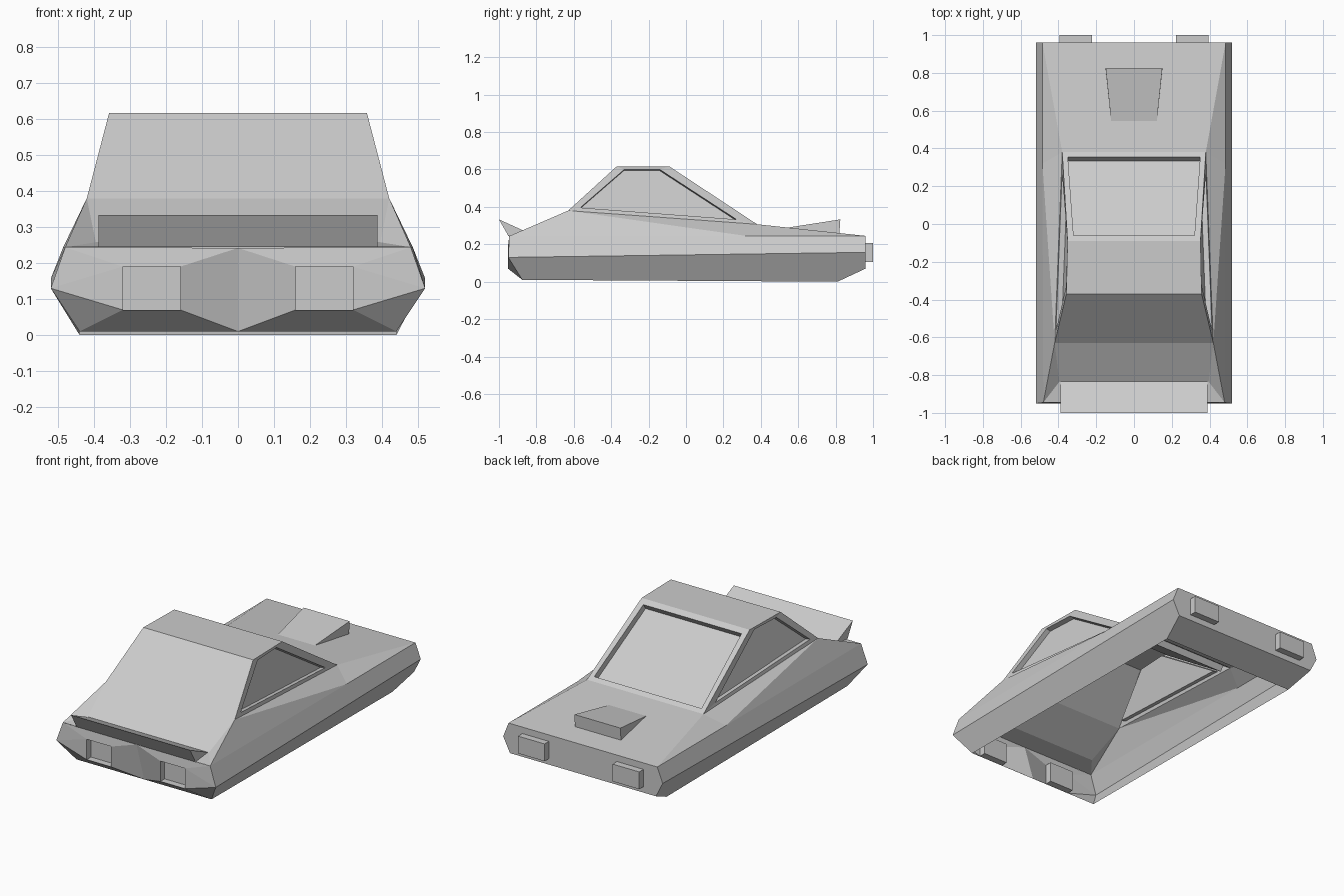
import bpy
import bmesh
from mathutils import Vector

if "Cube" in bpy.data.objects:
    bpy.data.objects.remove(bpy.data.objects["Cube"], do_unlink=True)

grey = bpy.data.materials.new("plain_grey")
grey.use_nodes = True
colour = (0.6, 0.6, 0.6, 1)
grey.diffuse_color = colour
grey.node_tree.nodes["Principled BSDF"].inputs["Base Color"].default_value = colour


def flip(p):
    return Vector((-p.x, p.y, p.z))


def mirrored(faces):
    return faces + [[flip(p) for p in reversed(f)] for f in faces]


def across(*pts):
    """One face spanning both sides of the car."""
    return [*pts, *[flip(p) for p in reversed(pts)]]


def recess(rim, offset, outer=None):
    """Sunken panel with walls, and a flat frame if an outer loop is given."""
    inner = [p + offset for p in rim]
    faces = [inner]
    loops = [(rim, inner)] + ([(outer, rim)] if outer else [])
    for a, b in loops:
        for i in range(len(a)):
            j = (i + 1) % len(a)
            faces.append([a[i], a[j], b[j], b[i]])
    return faces


def build(name, faces):
    bm = bmesh.new()
    for f in faces:
        bm.faces.new([bm.verts.new(p) for p in f])
    bmesh.ops.remove_doubles(bm, verts=bm.verts, dist=0.0005)
    bmesh.ops.recalc_face_normals(bm, faces=bm.faces)
    # Make the shell face outward
    mid = sum((v.co for v in bm.verts), Vector()) / len(bm.verts)
    mid.z -= 0.05
    out = sum(f.normal.dot(f.calc_center_median() - mid) * f.calc_area() for f in bm.faces)
    if out < 0:
        bmesh.ops.reverse_faces(bm, faces=bm.faces)
    mesh = bpy.data.meshes.new(name)
    bm.to_mesh(mesh)
    bm.free()
    mesh.materials.append(grey)
    ob = bpy.data.objects.new(name, mesh)
    bpy.context.collection.objects.link(ob)
    return ob


def prism(name, low, high):
    """Solid between two matching loops."""
    n = len(low)
    sides = [[low[i], low[(i + 1) % n], high[(i + 1) % n], high[i]] for i in range(n)]
    return build(name, [low[::-1], high] + sides)


V = lambda x, y, z: Vector((x, y, z))

# Key points of the left half
base_front, base_back = V(0.42, -0.63, 0.38), V(0.38, 0.38, 0.307)
roof_front, roof_back = V(0.358, -0.37, 0.617), V(0.352, -0.09, 0.617)
deck = V(0.395, -0.835, 0.258)
sh_front, sh_mid, sh_back = V(0.48, -0.945, 0.244), V(0.485, 0.32, 0.245), V(0.485, 0.96, 0.245)
waist_front, waist_back = V(0.52, -0.95, 0.13), V(0.52, 0.96, 0.157)
end_low = V(0.476, 0.96, 0.07)
sill_front, sill_back = V(0.44, -0.875, 0.01), V(0.44, 0.81, 0)
nose_top, nose_low = V(0, -0.945, 0.242), V(0, -0.875, 0.01)
lamp = [V(x, -0.952, z) for x, z in ((0.16, 0.07), (0.32, 0.07), (0.32, 0.19), (0.16, 0.19))]

# Lower body: flanks, nose, sunken front lamps and tail
flank = [
    [base_front, base_back, sh_mid], [base_front, sh_mid, sh_front],
    [base_back, sh_back, sh_mid], [base_front, sh_front, deck],
    [sh_front, sh_mid, sh_back, waist_back, waist_front],
    [waist_front, waist_back, end_low, sill_back, sill_front],
    [nose_top, sh_front, lamp[2], lamp[3]],
    [nose_top, lamp[3], lamp[0], nose_low],
    [nose_low, lamp[0], lamp[1], sill_front],
    [lamp[2], sh_front, waist_front], [lamp[2], waist_front, lamp[1]],
    [lamp[1], waist_front, sill_front],
] + recess(lamp, V(0, 0.04, 0))
build("body_shell", mirrored(flank) + [
    across(base_front, deck), across(deck, sh_front),
    across(base_back, sh_back),
    across(sh_back, waist_back, end_low), across(end_low, sill_back),
])

# Cabin with sunken side and rear windows
side = [base_front, roof_front, roof_back, base_back]
normal = (roof_front - base_front).cross(base_back - base_front).normalized()
if normal.x < 0:
    normal.negate()
rim = []
for y, z in ((-0.565, 0.396), (-0.33, 0.6), (-0.14, 0.6), (0.27, 0.333)):
    d = V(0, y, z) - base_front
    rim.append(V(-d.dot(normal) / normal.x, y, z))
cabin = mirrored(recess(rim, normal * -0.03, side))

slope = (base_back.z - roof_back.z) / (base_back.y - roof_back.y)
pane = across(*[V(x, y, roof_back.z + slope * (y - roof_back.y))
                for x, y in ((0.32, -0.06), (0.35, 0.355))])
inward = V(0, slope, -1).normalized() * 0.037
cabin += recess(pane, inward, across(roof_back, base_back))
cabin += [across(roof_front, roof_back), across(base_front, roof_front)]
build("cabin", cabin)

# Wedge spoiler over the nose
profile = [(-1, 0.333), (-0.835, 0.258), (-0.95, 0.245)]
prism("spoiler", [V(-0.388, *p) for p in profile], [V(0.388, *p) for p in profile])

# Wedge scoop on the rear deck
scoop = [(0.12, 0.535, 0.288), (0.15, 0.825, 0.333), (0.15, 0.82, 0.258)]
prism("scoop", [V(-x, y, z) for x, y, z in scoop], [V(*p) for p in scoop])

# Tail lamp blocks
for label, s in (("left", 1), ("right", -1)):
    loop = [(0.222, 0.105), (0.395, 0.105), (0.395, 0.207), (0.222, 0.207)]
    prism(label + "_tail_lamp", [V(s * x, 0.955, z) for x, z in loop],
          [V(s * x, 1, z) for x, z in loop])
